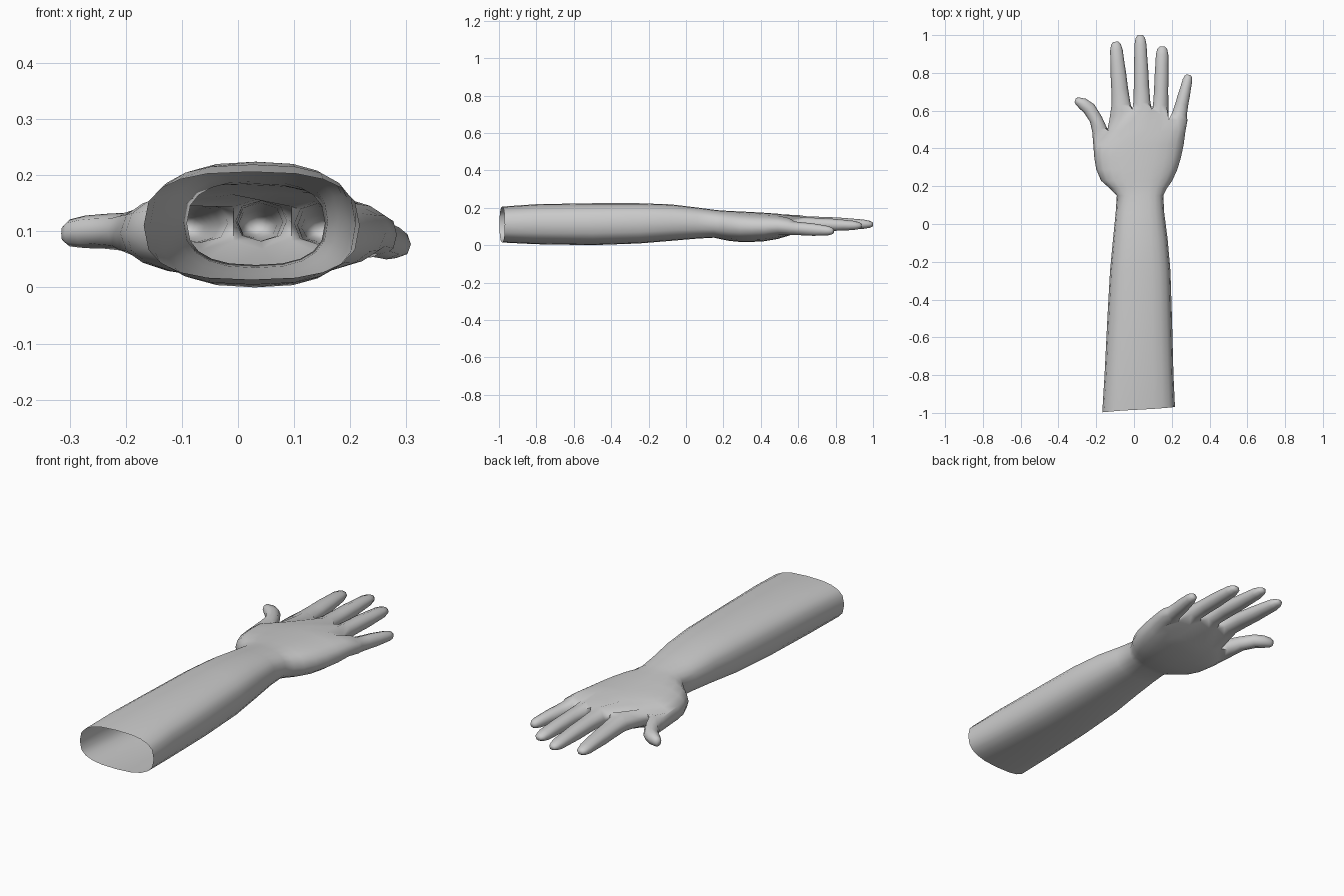
import bpy, bmesh, math
from mathutils import Vector

if "Cube" in bpy.data.objects:
    bpy.data.objects.remove(bpy.data.objects["Cube"])

bm = bmesh.new()


def power(v, n):
    return math.copysign(abs(v) ** (2 / n), v)


def section(y, x0, x1, z0, z1, n=2.4, slant=0.0):
    """Rounded 20-point ring: 9 top, right middle, 9 bottom, left middle."""
    cx, rx, cz, rz = (x0 + x1) / 2, (x1 - x0) / 2, (z0 + z1) / 2, (z1 - z0) / 2
    top = [160 - 17.5 * i for i in range(9)]
    angles = top + [0] + [-a for a in reversed(top)] + [180]
    ring = []
    for a in angles:
        c, s = math.cos(math.radians(a)), math.sin(math.radians(a))
        if abs(s) < 1e-6:
            s = 0.0
        ring.append(bm.verts.new((cx + rx * power(c, n), y + slant * c, cz + rz * power(s, n))))
    return ring


def bridge(a, b, skip=()):
    count = len(a)
    for i in range(count):
        if i not in skip:
            j = (i + 1) % count
            bm.faces.new((a[i], a[j], b[j], b[i]))


def digit(base, path):
    """Eight-sided finger from a base loop; path rows are x, y, z, half width, half height."""
    pts = [Vector(p[:3]) for p in path]
    prev = base
    for i, (x, y, z, w, h) in enumerate(path):
        d = pts[min(i + 1, len(pts) - 1)] - pts[max(i - 1, 0)]
        side = Vector((-d.y, d.x, 0)).normalized() * w
        up = Vector((0, 0, h))
        shape = [(.75, .72), (1, 0), (.75, -.72), (0, -1), (-.75, -.72), (-1, 0), (-.75, .72), (0, 1)]
        ring = [bm.verts.new(pts[i] + side * a + up * b) for a, b in shape]
        bridge(prev, ring)
        prev = ring
    bm.faces.new(prev)


# Forearm and palm: y, left, right, bottom, top, roundness, end slant
rows = [
    (-.983, -.168, .217, .015, .207, 2.7, .014),
    (-.80, -.156, .209, .006, .220, 2.7),
    (-.50, -.141, .201, .001, .225, 2.6),
    (-.25, -.127, .193, .010, .225, 2.6),
    (-.08, -.111, .178, .024, .219, 2.5),
    (.06, -.097, .160, .036, .202, 2.5),
    (.15, -.091, .155, .041, .190, 2.5),
    (.19, -.130, .175, .032, .186),
    (.23, -.175, .203, .024, .184),
    (.29, -.200, .230, .018, .181),
    (.35, -.210, .248, .018, .178),
    (.42, -.213, .263, .022, .174),
    (.49, -.142, .272, .034, .169),
]
rings = [section(*r) for r in rows]

# Knuckle ring: finger boundaries as x, y, middle height
webs = [(-.122, .565, .112), (-.008, .608, .115), (.095, .608, .115), (.184, .553, .105), (.277, .548, .095)]
top, bottom, mids = [], [], []
for i in range(9):
    a, b = webs[i // 2], webs[(i + 1) // 2]
    x, y, z = [(p + q) / 2 for p, q in zip(a, b)]
    arch = .046 if i % 2 else (.024 if i in (0, 8) else .030)
    top.append(bm.verts.new((x, y, z + arch)))
    bottom.append(bm.verts.new((x, y, z - arch)))
for i, (x, y, z) in enumerate(webs):
    edge = {0: -.006, 4: .006}.get(i, 0)
    mids.append(bm.verts.new((x + edge, y, z)))
rings.append(top + [mids[4]] + bottom[::-1] + [mids[0]])

# Skin between rings, leaving a hole on the left for the thumb
for i in range(len(rings) - 1):
    bridge(rings[i], rings[i + 1], (18, 19) if i in (10, 11) else ())

# Four fingers: base x, y, z, half width; tip x, y, z, half width
fingers = [
    (-.067, .61, .117, .052, -.097, .965, .110, .034),
    (.042, .62, .120, .046, .033, 1.0, .112, .033),
    (.141, .61, .115, .041, .150, .940, .105, .035),
    (.238, .57, .092, .040, .290, .790, .076, .026),
]
profile = [(.06, 1, 1), (.30, .95, .95), (.50, .97, .92), (.70, .93, .80),
           (.87, .92, .68), (.96, .74, .5), (1, .4, .28)]
for k, (x, y, z, w, tx, ty, tz, tw) in enumerate(fingers):
    l, m, r = 2 * k, 2 * k + 1, 2 * k + 2
    base = [top[l], mids[k], bottom[l], bottom[m], bottom[r], mids[k + 1], top[r], top[m]]
    path = [(x + (tx - x) * t, y + (ty - y) * t, z + (tz - z) * t,
             (w + (tw - w) * t) * sw, .036 * sh) for t, sw, sh in profile]
    digit(base, path)

# Thumb
a, b, c = rings[10:13]
digit([a[0], a[19], a[18], b[18], c[18], c[19], c[0], b[0]], [
    (-.183, .500, .098, .040, .042),
    (-.202, .555, .100, .034, .034),
    (-.238, .612, .101, .035, .031),
    (-.272, .637, .100, .031, .029),
    (-.300, .652, .098, .020, .024),
    (-.311, .656, .097, .012, .014),
])

bmesh.ops.delete(bm, geom=[v for v in bm.verts if not v.link_faces], context='VERTS')
bmesh.ops.recalc_face_normals(bm, faces=bm.faces)

# Rest on the ground plane
low = min(v.co.z for v in bm.verts)
bmesh.ops.translate(bm, verts=bm.verts, vec=(0, 0, -low))

mesh = bpy.data.meshes.new("forearm_and_hand")
bm.to_mesh(mesh)
bm.free()
arm = bpy.data.objects.new("forearm_and_hand", mesh)
bpy.context.collection.objects.link(arm)

grey = bpy.data.materials.new("light grey")
grey.diffuse_color = (.6, .6, .6, 1)
grey.use_nodes = True
grey.node_tree.nodes["Principled BSDF"].inputs["Base Color"].default_value = grey.diffuse_color
mesh.materials.append(grey)

bpy.context.view_layer.objects.active = arm
arm.select_set(True)
bpy.ops.object.shade_smooth_by_angle(angle=math.radians(65))
